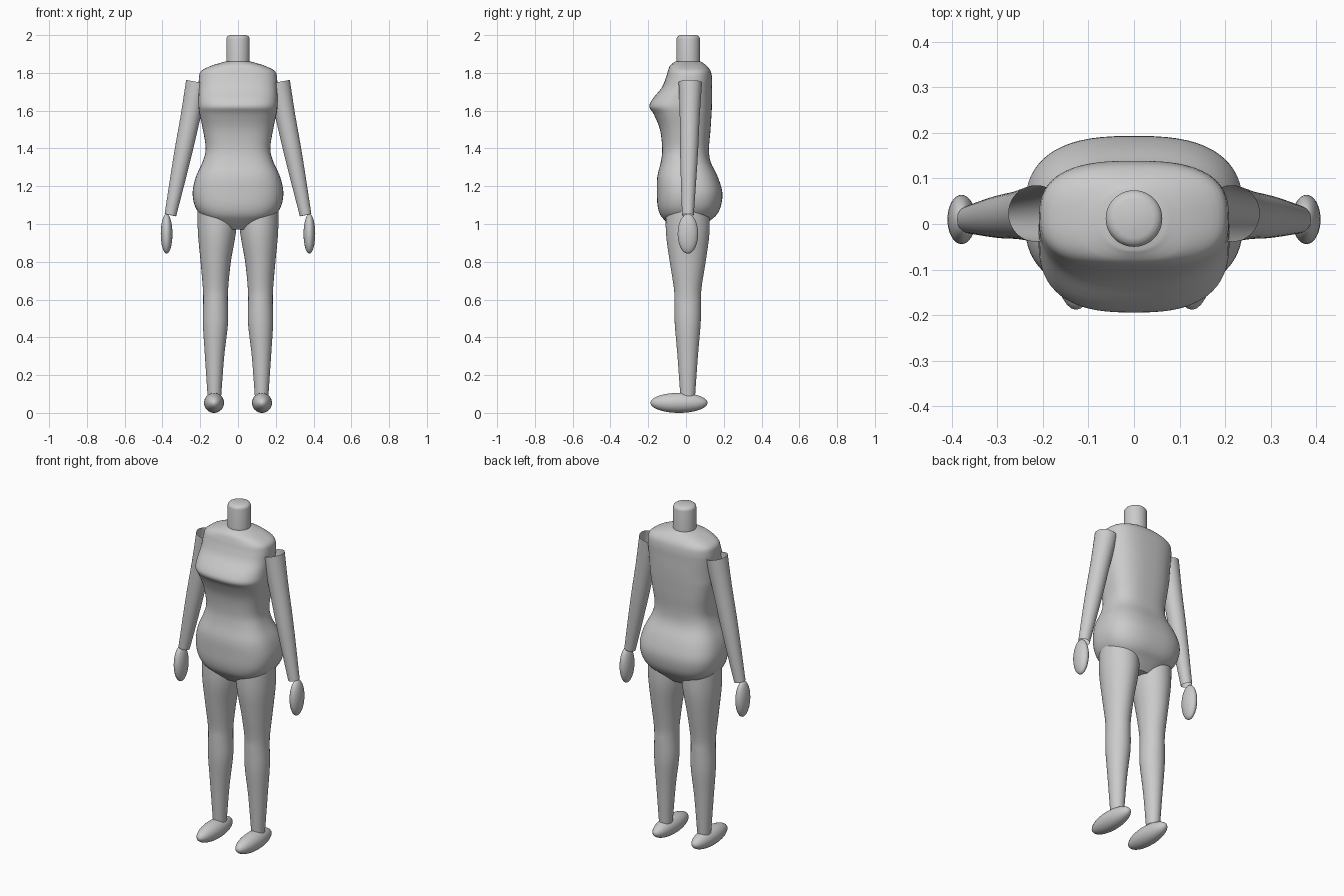
import bpy, bmesh, math
from mathutils import Vector

if "Cube" in bpy.data.objects:
    bpy.data.objects.remove(bpy.data.objects["Cube"])


def finish(bm, name, angle=40):
    bmesh.ops.recalc_face_normals(bm, faces=bm.faces)
    me = bpy.data.meshes.new(name)
    bm.to_mesh(me)
    bm.free()
    ob = bpy.data.objects.new(name, me)
    bpy.context.collection.objects.link(ob)
    bpy.ops.object.select_all(action='DESELECT')
    bpy.context.view_layer.objects.active = ob
    ob.select_set(True)
    bpy.ops.object.shade_smooth_by_angle(angle=math.radians(angle))
    return ob


def smooth_rows(rows, steps):
    # Catmull-Rom interpolation through the section table
    out = []
    for i in range(len(rows) - 1):
        a, b = rows[max(i - 1, 0)], rows[i]
        c, d = rows[i + 1], rows[min(i + 2, len(rows) - 1)]
        for s in range(steps):
            t = s / steps
            out.append([0.5 * (2 * q + (r - p) * t + (2 * p - 5 * q + 4 * r - w) * t * t
                               + (3 * q - p - 3 * r + w) * t ** 3)
                        for p, q, r, w in zip(a, b, c, d)])
    out.append(list(rows[-1]))
    return out


def loft(name, rings, caps=True):
    bm = bmesh.new()
    loops = [[bm.verts.new(p) for p in ring] for ring in rings]
    n = len(loops[0])
    for a, b in zip(loops, loops[1:]):
        for i in range(n):
            bm.faces.new((a[i], a[(i + 1) % n], b[(i + 1) % n], b[i]))
    if caps:
        bm.faces.new(loops[0])
        bm.faces.new(loops[-1])
    return finish(bm, name)


def section(cx, cy, z, rx, ry, n=2.0, count=48):
    pts = []
    for i in range(count):
        a = 2 * math.pi * i / count
        c, s = math.cos(a), math.sin(a)
        pts.append((cx + rx * math.copysign(abs(c) ** (2 / n), c),
                    cy + ry * math.copysign(abs(s) ** (2 / n), s), z))
    return pts


def ellipsoid(name, center, radii):
    bm = bmesh.new()
    bmesh.ops.create_uvsphere(bm, u_segments=32, v_segments=20, radius=1)
    for v in bm.verts:
        v.co = Vector([c + r * k for c, r, k in zip(center, radii, v.co)])
    return finish(bm, name)


# Torso: height, half width, front y, back y
torso = [(0.97, 0.09, -0.06, 0.08), (1.015, 0.155, -0.108, 0.125),
         (1.05, 0.2, -0.137, 0.163), (1.10, 0.23, -0.151, 0.186),
         (1.17, 0.24, -0.154, 0.192), (1.25, 0.223, -0.152, 0.168),
         (1.33, 0.187, -0.133, 0.13), (1.40, 0.171, -0.126, 0.122),
         (1.50, 0.186, -0.138, 0.13), (1.58, 0.203, -0.17, 0.135),
         (1.62, 0.209, -0.194, 0.137), (1.66, 0.209, -0.178, 0.138),
         (1.72, 0.208, -0.13, 0.138), (1.77, 0.207, -0.108, 0.138),
         (1.81, 0.195, -0.096, 0.13), (1.84, 0.135, -0.083, 0.107),
         (1.86, 0.068, -0.057, 0.079)]
loft("torso", [section(0, (f + b) / 2, z, w, (b - f) / 2, 2.7 if z < 1.85 else 2.2, 64)
               for z, w, f, b in smooth_rows(torso, 4)])

# Neck with rounded top
neck = [(1.82, 0.062), (1.98, 0.062), (1.988, 0.06), (1.995, 0.054), (2.0, 0.043)]
loft("neck", [section(0, 0.012, z, r, r) for z, r in neck])

# Leg: height, centre x, x radius, y radius
leg = [(0.09, 0.125, 0.036, 0.039), (0.3, 0.124, 0.051, 0.054),
       (0.45, 0.12, 0.065, 0.067), (0.52, 0.119, 0.067, 0.07),
       (0.59, 0.119, 0.065, 0.071), (0.66, 0.119, 0.067, 0.073),
       (0.8, 0.118, 0.08, 0.095), (0.95, 0.112, 0.1, 0.115),
       (1.08, 0.11, 0.105, 0.115)]
for side, label in ((-1, "right"), (1, "left")):
    loft(label + "_leg", [section(side * x, 0.009, z, rx, ry)
                          for z, x, rx, ry in smooth_rows(leg, 4)], caps=False)
    ellipsoid(label + "_foot", (side * 0.127, -0.037, 0.053), (0.053, 0.151, 0.053))

    # Arm: open tapered tube from shoulder to wrist
    top, end = Vector((side * 0.214, 0.023, 1.75)), Vector((side * 0.358, 0.01, 1.047))
    rot = (top - end).to_track_quat('Z', 'Y')
    arm = [(0, 0.031), (0.3, 0.042), (0.5, 0.048), (0.75, 0.053), (1, 0.062)]
    loft(label + "_arm", [[end.lerp(top, t) + rot @ Vector(p) for p in section(0, 0, 0, r, r)]
                          for t, r in smooth_rows(arm, 3)], caps=False)
    ellipsoid(label + "_hand", (side * 0.378, 0.01, 0.948), (0.031, 0.054, 0.105))
